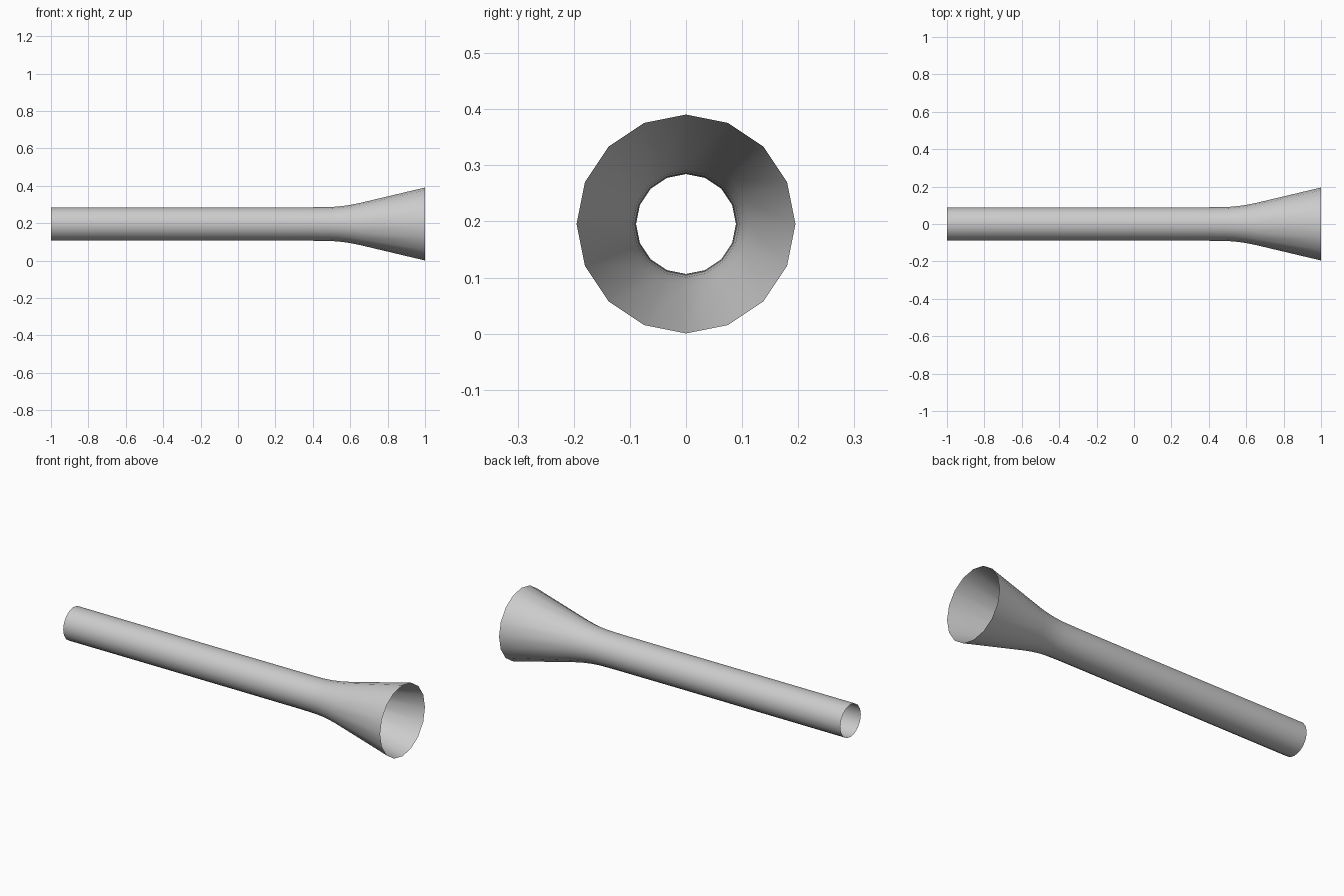
import bpy, bmesh
from math import sin, cos, pi

if "Cube" in bpy.data.objects:
    bpy.data.objects.remove(bpy.data.objects["Cube"])

SIDES = 16
CENTRE_Z = 0.1955

# Profile along x: (position, radius) - straight pipe, soft bend, conical flare
profile = [(-1.0, 0.0895), (0.0, 0.089), (0.4, 0.0895), (0.5, 0.091), (0.55, 0.095),
           (0.6, 0.102), (0.65, 0.112), (1.0, 0.195)]

# Open thin-walled flared tube
bm = bmesh.new()
rings = []
for x, r in profile:
    rings.append([bm.verts.new((x, r * sin(2 * pi * i / SIDES),
                                CENTRE_Z + r * cos(2 * pi * i / SIDES)))
                  for i in range(SIDES)])
for a, b in zip(rings, rings[1:]):
    for i in range(SIDES):
        j = (i + 1) % SIDES
        bm.faces.new((a[i], a[j], b[j], b[i])).smooth = True
bmesh.ops.recalc_face_normals(bm, faces=bm.faces)

mesh = bpy.data.meshes.new("flared_tube")
bm.to_mesh(mesh)
bm.free()
tube = bpy.data.objects.new("flared_tube", mesh)
bpy.context.collection.objects.link(tube)
